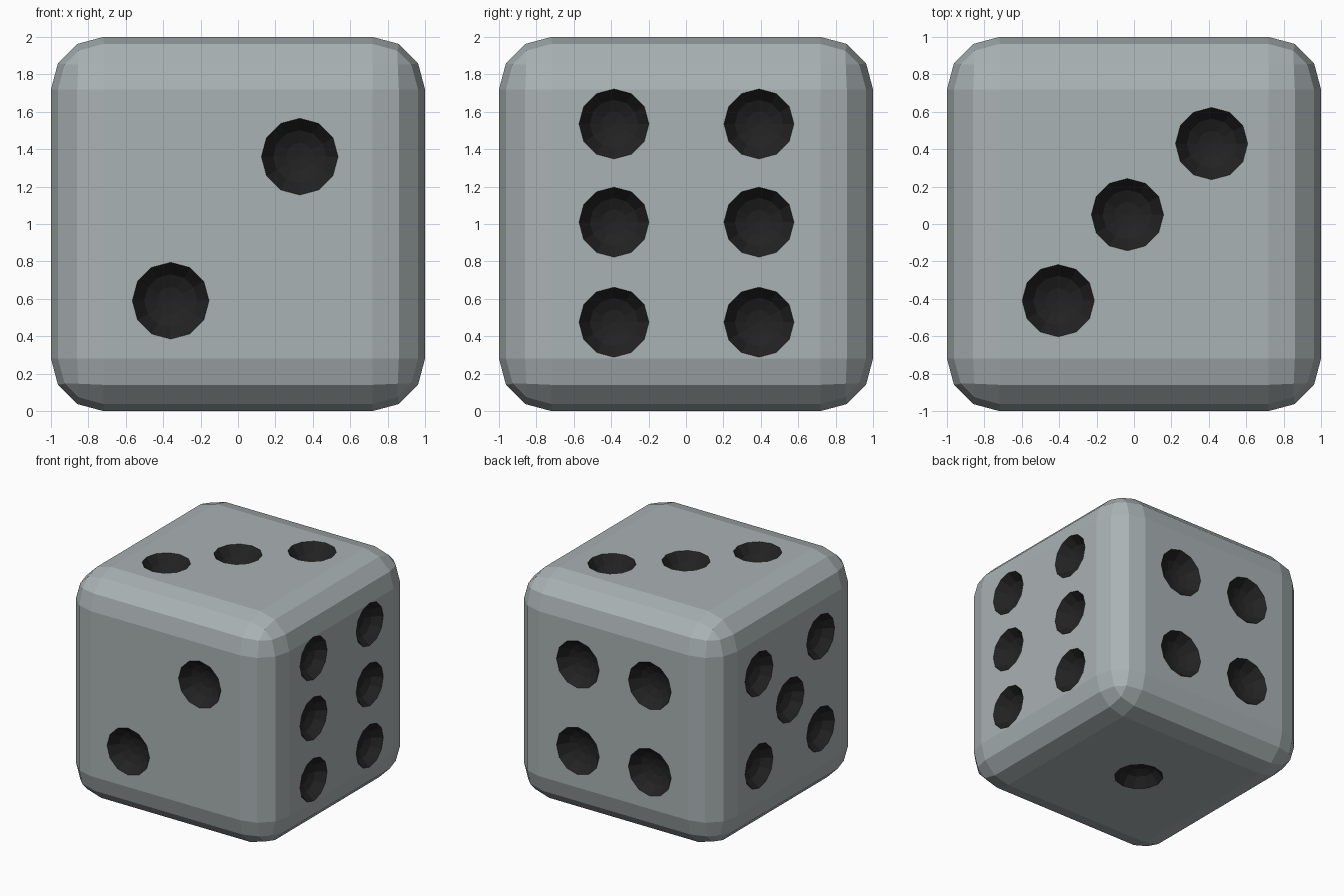
import bpy, bmesh, math
from mathutils import Vector

if "Cube" in bpy.data.objects:
    bpy.data.objects.remove(bpy.data.objects["Cube"])


def material(name, rgb):
    m = bpy.data.materials.new(name)
    m.diffuse_color = (*rgb, 1)
    m.use_nodes = True
    m.node_tree.nodes["Principled BSDF"].inputs["Base Color"].default_value = m.diffuse_color
    return m


MATS = [material("pale grey", (0.40, 0.445, 0.455)), material("pip black", (0.016, 0.016, 0.016))]


def make_object(name, bm):
    bmesh.ops.recalc_face_normals(bm, faces=bm.faces)
    me = bpy.data.meshes.new(name)
    bm.to_mesh(me)
    bm.free()
    for m in MATS:
        me.materials.append(m)
    ob = bpy.data.objects.new(name, me)
    bpy.context.collection.objects.link(ob)
    return ob


# body: cube with rounded edges in three flat steps
bm = bmesh.new()
bmesh.ops.create_cube(bm, size=2)
bmesh.ops.translate(bm, verts=bm.verts, vec=(0, 0, 1))
bmesh.ops.bevel(bm, geom=list(bm.edges), offset=0.28, offset_type='OFFSET',
                segments=3, profile=0.5, affect='EDGES')
die = make_object("die_body", bm)

# pips per side: outward direction, two face axes, radius, centres (z measured from the ground)
X, Y, Z = Vector((1, 0, 0)), Vector((0, 1, 0)), Vector((0, 0, 1))
C = Vector((0, 0, 1))
SIDES = [
    (-Y, X, Z, 0.205, [(0.33, 0.36), (-0.36, -0.41)]),
    (Y, X, Z, 0.207, [(x, z) for x in (-0.35, 0.345) for z in (-0.40, 0.355)]),
    (X, Y, Z, 0.187, [(y, z) for y in (-0.385, 0.39) for z in (-0.525, 0.01, 0.535)]),
    (-X, Y, Z, 0.193, [(y, z) for y in (-0.43, 0.42) for z in (-0.393, 0.413)] + [(-0.01, 0.02)]),
    (Z, X, Y, 0.193, [(0.415, 0.43), (-0.035, 0.05), (-0.405, -0.41)]),
    (-Z, X, Y, 0.198, [(0.0, 0.06)]),
]
# bowl profile: (radius factor, height above the face as a factor of radius)
PROFILE = [(1.03, 0.2), (1.0, 0.0), (0.69, -0.40), (0.36, -0.55)]
SEG = 12


def add_bowl(bm, n, u, v, r, a, b):
    centre = C + n + u * a + v * b
    rings = []
    for f, h in PROFILE:
        rings.append([bm.verts.new(centre + n * h * r
                                   + u * f * r * math.cos(math.tau * i / SEG)
                                   + v * f * r * math.sin(math.tau * i / SEG)) for i in range(SEG)])
    bm.faces.new(rings[0])
    tip = bm.verts.new(centre - n * 0.60 * r)
    for i in range(SEG):
        j = (i + 1) % SEG
        for p, q in zip(rings, rings[1:]):
            bm.faces.new((p[i], p[j], q[j], q[i]))
        bm.faces.new((rings[-1][i], rings[-1][j], tip))


bm = bmesh.new()
for n, u, v, r, spots in SIDES:
    for a, b in spots:
        add_bowl(bm, n, u, v, r, a, b)
for f in bm.faces:
    f.material_index = 1
cutter = make_object("pip_cutter", bm)
cutter.hide_render = True

# carve the pips; the bowls keep the dark material
mod = die.modifiers.new("pips", 'BOOLEAN')
mod.operation = 'DIFFERENCE'
mod.solver = 'EXACT'
mod.object = cutter
bpy.context.view_layer.objects.active = die
die.select_set(True)
bpy.ops.object.modifier_apply(modifier=mod.name)
bpy.data.objects.remove(cutter)
